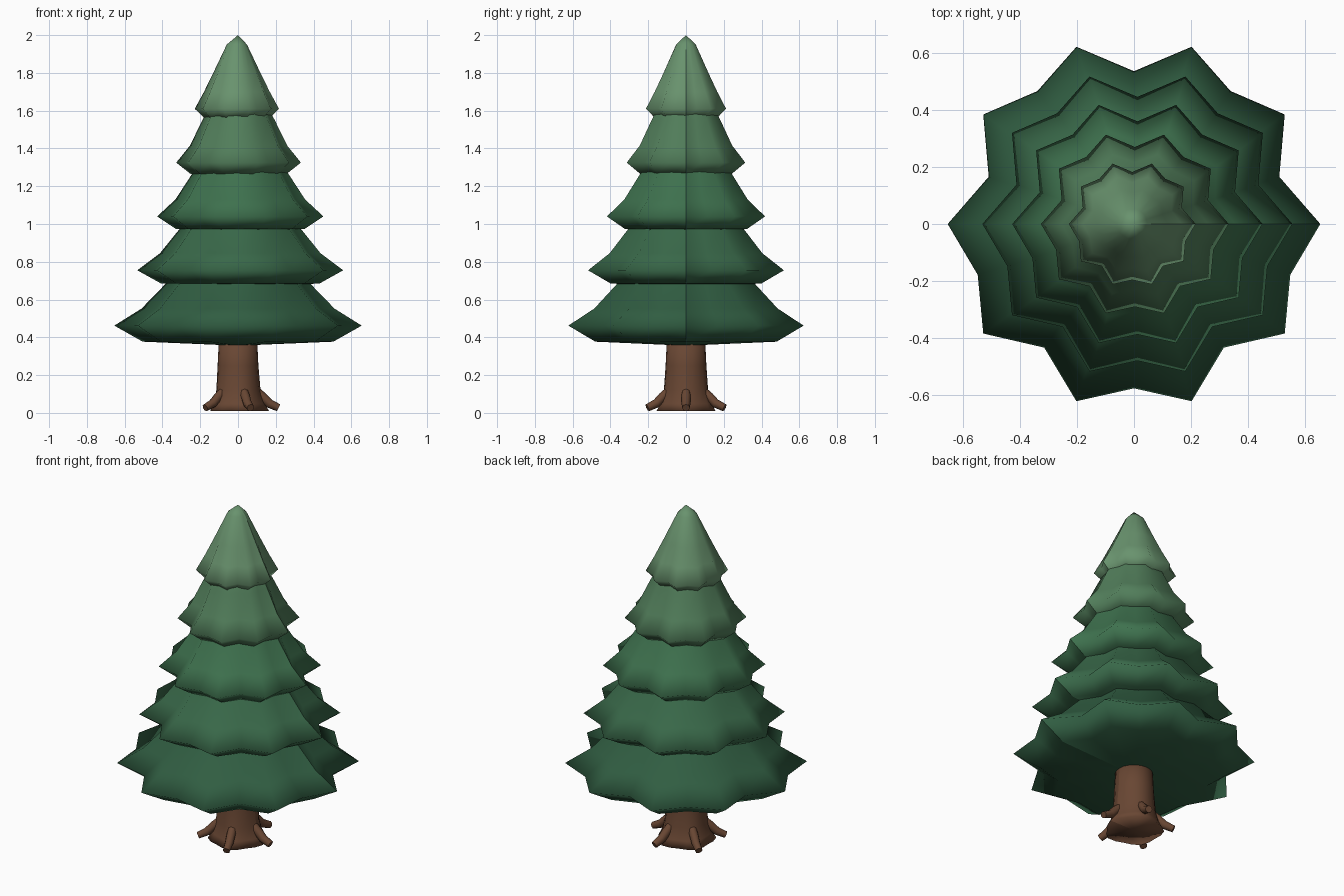
import bpy, bmesh
from math import sin, cos, pi, radians
from mathutils import Vector

if "Cube" in bpy.data.objects:
    bpy.data.objects.remove(bpy.data.objects["Cube"])


def material(name, rgb):
    m = bpy.data.materials.new(name)
    m.diffuse_color = (*rgb, 1)
    m.use_nodes = True
    m.node_tree.nodes["Principled BSDF"].inputs["Base Color"].default_value = m.diffuse_color
    return m


def finish(name, bm, mat, angle=180):
    bmesh.ops.recalc_face_normals(bm, faces=bm.faces)
    me = bpy.data.meshes.new(name)
    bm.to_mesh(me)
    bm.free()
    ob = bpy.data.objects.new(name, me)
    bpy.context.collection.objects.link(ob)
    me.materials.append(mat)
    bpy.ops.object.select_all(action='DESELECT')
    bpy.context.view_layer.objects.active = ob
    ob.select_set(True)
    bpy.ops.object.shade_smooth_by_angle(angle=radians(angle))
    return ob


def loft(bm, rings, bottom, top):
    """Bridge rings (first point repeated last, leaving a shading seam); fan both ends."""
    vs = [[bm.verts.new(p) for p in ring] for ring in rings]
    lo, hi = bm.verts.new(bottom), bm.verts.new(top)
    for i in range(len(vs[0]) - 1):
        j = i + 1
        for a, b in zip(vs, vs[1:]):
            bm.faces.new((a[i], a[j], b[j], b[i]))
        bm.faces.new((lo, vs[0][j], vs[0][i]))
        bm.faces.new((hi, vs[-1][i], vs[-1][j]))


def star_ring(r, z, wave, cx):
    """Ten tips; the notches between them alternate in depth."""
    pts = []
    for i in range(21):
        a = i * pi / 10
        k = 1 - wave * 0.149 if i % 2 else 1
        k -= wave * 0.031 * round(sin(5 * a))
        pts.append((cx + r * k * cos(a), r * k * sin(a), z))
    return pts


# Foliage tiers: tip radius, tip height, underside drop, x offset, colour
tiers = [
    (0.655, 0.462, 0.085, 0.0, (0.030, 0.110, 0.054)),
    (0.545, 0.755, 0.070, 0.012, (0.040, 0.138, 0.066)),
    (0.44, 1.04, 0.067, 0.012, (0.048, 0.165, 0.076)),
    (0.33, 1.325, 0.060, 0.003, (0.082, 0.205, 0.102)),
    (0.223, 1.61, 0.050, -0.006, (0.140, 0.290, 0.155)),
]
for n, (R, z, drop, cx, col) in enumerate(tiers):
    last = n == len(tiers) - 1
    prof = [(0.77, -drop, 0.9), (1, 0, 1), (0.78, 0.09, 0.9)]
    if last:
        prof += [(0.56, 0.19, 0.6), (0.24, 0.34, 0.2)]
        top = (0, 0, 2.0)
    else:
        prof += [(0.58, 0.225, 0.7), (0.3, 0.40, 0.4)]
        top = (cx, 0, z + 0.46)
    bm = bmesh.new()
    loft(bm, [star_ring(R * f, z + dz, w, cx) for f, dz, w in prof],
         (cx, 0, z - drop * 1.25), top)
    finish(f"foliage_tier_{n + 1}", bm, material(f"green_{n + 1}", col))

# Trunk with a flared, slightly lobed foot
bark = material("bark", (0.14, 0.062, 0.033))
bm = bmesh.new()
rings = []
for r, z, lobe in ((0.155, 0.01, 0.06), (0.135, 0.05, 0.04), (0.117, 0.12, 0.02),
                   (0.108, 0.25, 0), (0.1, 0.42, 0)):
    ring = []
    for i in range(21):
        a = i * pi / 10
        k = r * (1 + lobe * cos(5 * a))
        ring.append((k * cos(a), k * sin(a), z))
    rings.append(ring)
loft(bm, rings, (0, 0, 0.01), (0, 0, 0.42))
finish("trunk", bm, bark)

# Five roots: bent tubes around the foot
path = [Vector((0.095, 0, 0.115)), Vector((0.13, 0, 0.085)),
        Vector((0.165, 0, 0.05)), Vector((0.215, 0, 0.027))]
radii = (0.024, 0.025, 0.024, 0.02)
for n in range(5):
    a = n * 2 * pi / 5
    ca, sa = cos(a), sin(a)
    bm = bmesh.new()
    rings = []
    for i, p in enumerate(path):
        t = (path[min(i + 1, 3)] - path[max(i - 1, 0)]).normalized()
        side, up = Vector((0, 1, 0)), Vector((-t.z, 0, t.x))
        ring = [p + radii[i] * (side * cos(k * pi / 4) + up * sin(k * pi / 4))
                for k in range(9)]
        rings.append([(q.x * ca - q.y * sa, q.x * sa + q.y * ca, max(q.z, 0)) for q in ring])
    ends = [(p.x * ca, p.x * sa, p.z) for p in (path[0], path[-1])]
    loft(bm, rings, *ends)
    bmesh.ops.remove_doubles(bm, verts=bm.verts, dist=1e-5)
    finish(f"root_{n + 1}", bm, bark, 60)
